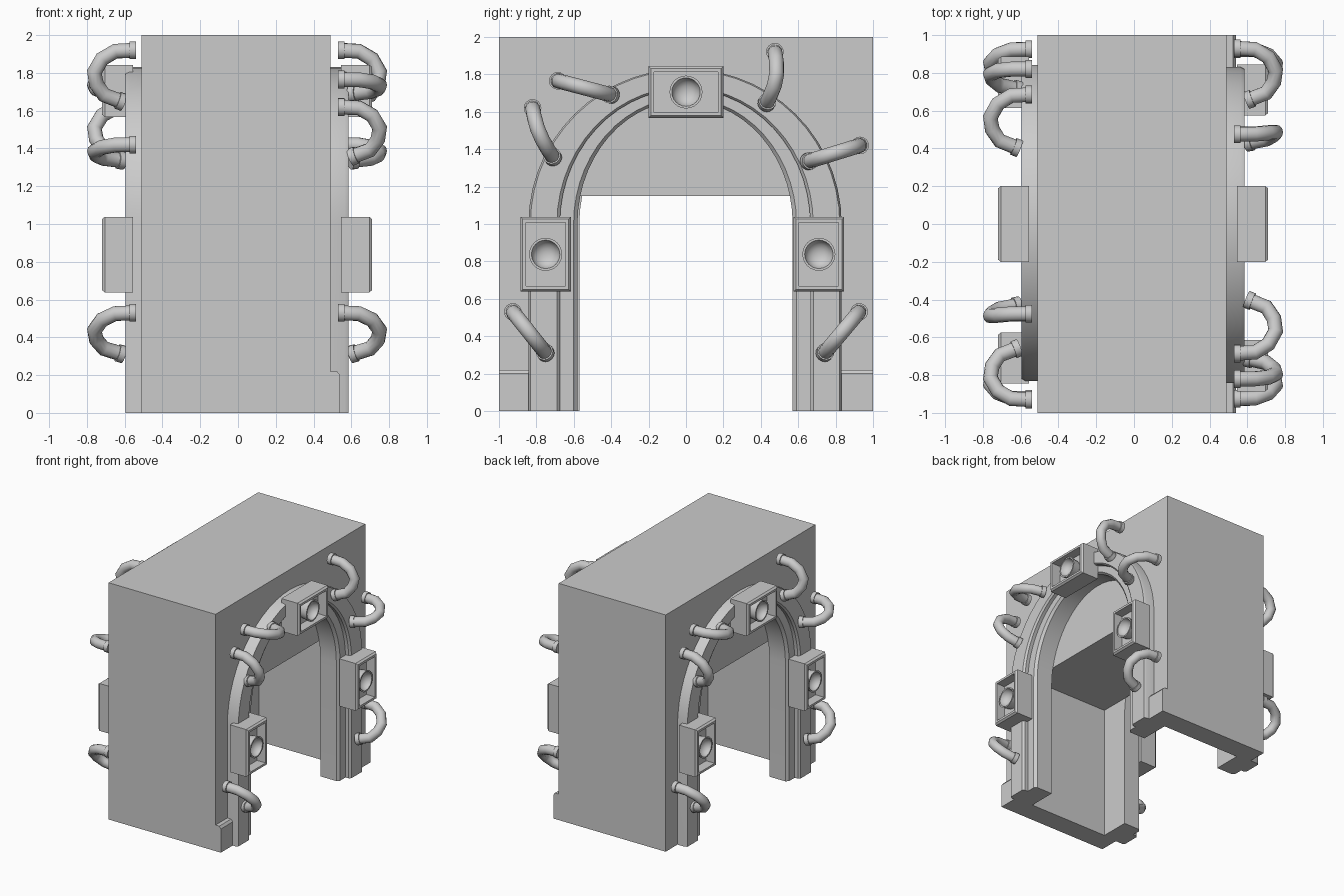
import bpy, bmesh
from math import pi, cos, sin
from mathutils import Vector, Matrix

if "Cube" in bpy.data.objects:
    bpy.data.objects.remove(bpy.data.objects["Cube"])

ROT = Matrix.Translation((-0.01, 0, 0)) @ Matrix.Rotation(pi, 4, 'Z')


def make(name, bm, smooth=None):
    bmesh.ops.recalc_face_normals(bm, faces=bm.faces)
    me = bpy.data.meshes.new(name)
    bm.to_mesh(me)
    bm.free()
    ob = bpy.data.objects.new(name, me)
    bpy.context.collection.objects.link(ob)
    if smooth:
        bpy.ops.object.select_all(action='DESELECT')
        ob.select_set(True)
        bpy.context.view_layer.objects.active = ob
        bpy.ops.object.shade_smooth_by_angle(angle=smooth)
    return ob


def both_sides(ob):
    """Repeat a +x part on the -x face, turned half way round."""
    twin = ob.copy()
    twin.name = ob.name + "_back"
    twin.matrix_world = ROT @ ob.matrix_world
    bpy.context.collection.objects.link(twin)


def box(name, lo, hi):
    bm = bmesh.new()
    lo, hi = Vector(lo), Vector(hi)
    bmesh.ops.create_cube(bm, size=1)
    for v in bm.verts:
        v.co = Vector(v.co[i] * (hi - lo)[i] + (hi + lo)[i] / 2 for i in range(3))
    return make(name, bm)


def arch(w, x, z0=0.0, n=28):
    """Arch outline; w = 0 is the opening edge, w = 1 the outer edge."""
    rx, rz = 0.575 + 0.262 * w, 0.66 + 0.17 * w
    pts = [(rx, z0)] + [(rx * cos(pi * i / n), 1 + rz * sin(pi * i / n))
                        for i in range(n + 1)] + [(-rx, z0)]
    return [(x, y - 0.005, z) for y, z in pts]


def loft(name, rings, closed, smooth=None):
    """Skin a list of equal-length rings; 'closed' joins last to first."""
    bm = bmesh.new()
    rows = [[bm.verts.new(p) for p in r] for r in rings]
    n = len(rows[0])
    for a, b in zip(rows, rows[1:] + (rows[:1] if closed else [])):
        for i in range(n - 1 if closed else n):
            j = (i + 1) % n
            bm.faces.new((a[i], a[j], b[j], b[i]))
    if closed:
        bm.faces.new([r[0] for r in rows])
        bm.faces.new([r[-1] for r in rows])
    else:
        bm.faces.new(rows[0])
        bm.faces.new(rows[-1])
    return make(name, bm, smooth)


# Main block with a wide inner room and an arched opening at each face
block = box("gate_block", (-0.51, -1, 0), (0.49, 1, 2))
cutters = [box("room_cutter", (-0.38, -0.82, -0.1), (0.37, 0.82, 1.15)),
           loft("arch_cutter", [arch(0.5, 0.37, -0.1), arch(0.5, 0.8, -0.1)], False),
           loft("arch_cutter_back", [arch(0.5, -0.8, -0.1), arch(0.5, -0.38, -0.1)], False)]
bpy.context.view_layer.objects.active = block
for c in cutters:
    m = block.modifiers.new("cut", 'BOOLEAN')
    m.operation, m.solver, m.object = 'DIFFERENCE', 'EXACT', c
    bpy.ops.object.modifier_apply(modifier=m.name)
    bpy.data.objects.remove(c)

# Stepped arch frame
profile = [(0, 0.37), (0, 0.52), (0.08, 0.54), (0.36, 0.54), (0.36, 0.57),
           (0.42, 0.585), (0.96, 0.585), (1, 0.565), (1, 0.37)]
both_sides(loft("arch_frame", [arch(w, x) for w, x in profile], True, 0.5))

# Skirting blocks, only on the +x face
for s in (-1, 1):
    sec = [(0.48, 0), (0.54, 0), (0.54, 0.2), (0.525, 0.22), (0.48, 0.22)]
    loft("skirting", [[(x, s * y, z) for x, z in sec] for y in (0.82, 1)], False)


def lamp(name, y, z, hy, hz):
    """Open-fronted housing with a round bowl reflector."""
    def rect(x, inset):
        a, b = hy - inset, hz - inset
        return [(x, y - a, z - b), (x, y + a, z - b), (x, y + a, z + b), (x, y - a, z + b)]
    both_sides(loft(name + "_housing",
                    [rect(0.545, 0), rect(0.695, 0), rect(0.71, 0.012),
                     rect(0.71, 0.03), rect(0.63, 0.03)], False))
    bowl = [(0.62, 0.075), (0.70, 0.088), (0.70, 0.076), (0.68, 0.07),
            (0.66, 0.055), (0.647, 0.032), (0.643, 0.01)]
    both_sides(loft(name + "_bowl",
                    [[(x, y + r * cos(pi * i / 12), z + r * sin(pi * i / 12))
                      for i in range(24)] for x, r in bowl], False, 0.6))


lamp("left_lamp", -0.75, 0.838, 0.135, 0.2)
lamp("right_lamp", 0.71, 0.838, 0.135, 0.2)
lamp("top_lamp", 0, 1.705, 0.2, 0.138)


def collar(name, p, d):
    bm = bmesh.new()
    bmesh.ops.create_cone(bm, cap_ends=True, segments=16, radius1=0.047, radius2=0.047, depth=0.035,
                          matrix=Matrix.Translation(p) @ d.to_track_quat('Z', 'Y').to_matrix().to_4x4())
    both_sides(make(name, bm, 0.6))


def hose(y0, z0, y1, z1, bulge=0.0):
    """Bent hose from the wall to the arch frame, with a collar at each end."""
    path = [(0.535, 0), (0.64, 0.02), (0.71, 0.17), (0.75, 0.42),
            (0.74, 0.65), (0.70, 0.86), (0.60, 1)]
    pts = [Vector((x, y0 + (y1 - y0) * t + bulge * sin(pi * t), z0 + (z1 - z0) * t))
           for x, t in path]
    rings = []
    for i, p in enumerate(pts):
        d = (pts[min(i + 1, 6)] - pts[max(i - 1, 0)]).normalized()
        side = d.cross(Vector((0, z1 - z0, y0 - y1))).normalized()
        up = d.cross(side).normalized()
        rings.append([p + 0.04 * (side * cos(pi * k / 6) + up * sin(pi * k / 6))
                      for k in range(12)])
    both_sides(loft("hose", rings, False, 0.8))
    collar("hose_wall_collar", pts[0] + Vector((0.012, 0, 0)), Vector((1, 0, 0)))
    d = (pts[5] - pts[6]).normalized()
    collar("hose_frame_collar", pts[6] + d * 0.012, d)


# Six hoses around each arch
hose(0.475, 1.92, 0.43, 1.645, 0.03)
hose(0.93, 1.42, 0.655, 1.335)
hose(0.925, 0.53, 0.74, 0.31)
hose(-0.925, 0.53, -0.75, 0.31)
hose(-0.82, 1.62, -0.71, 1.355, -0.02)
hose(-0.685, 1.765, -0.40, 1.69)
